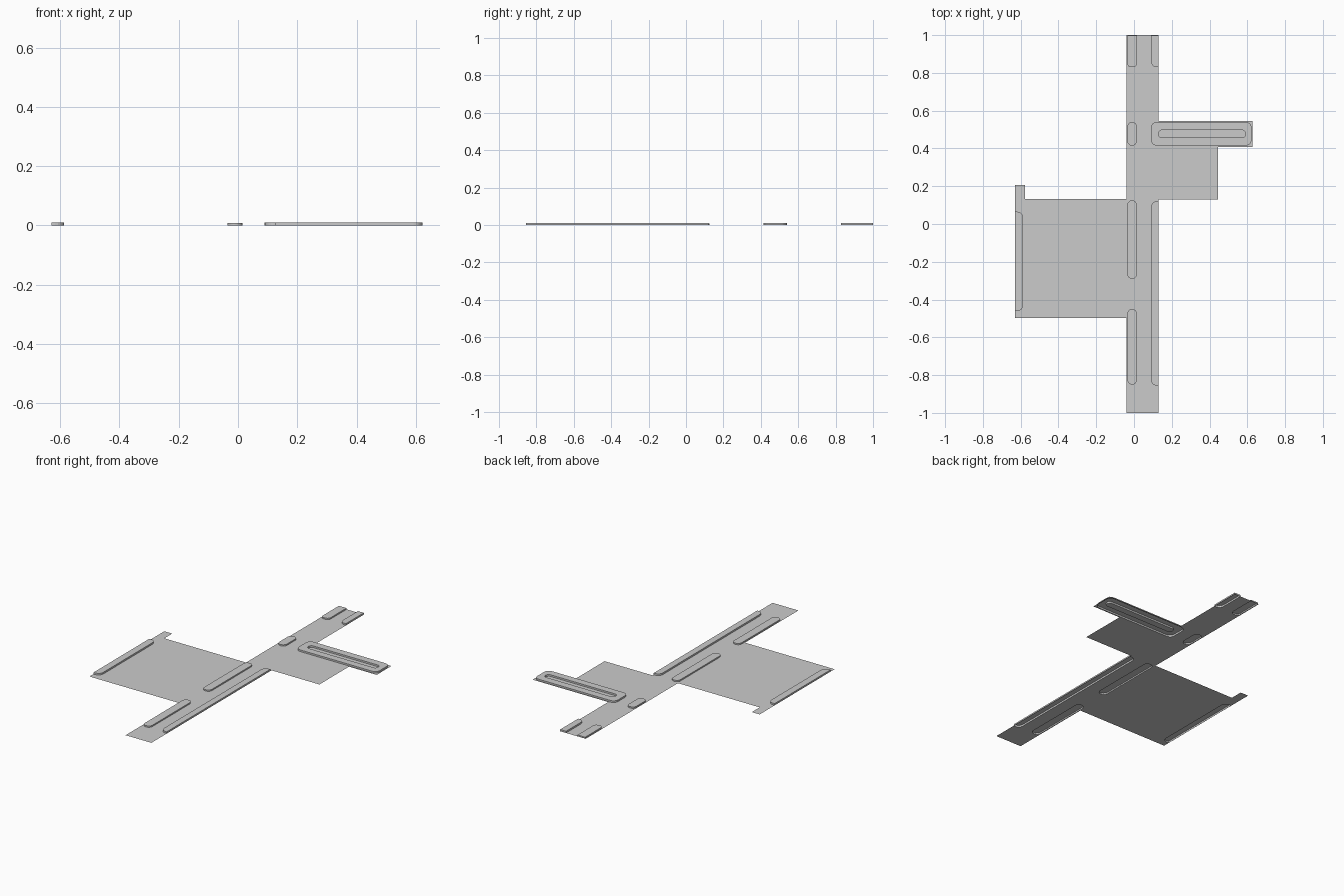
import bpy, bmesh, math
from mathutils import Vector

if "Cube" in bpy.data.objects:
    bpy.data.objects.remove(bpy.data.objects["Cube"])


def rounded(x0, x1, y0, y1, r, corners="1111", n=5):
    """Rectangle outline; corners flags = SW, SE, NE, NW rounded or square."""
    spec = [(x0, y0, 1, 1, 180), (x1, y0, -1, 1, 270),
            (x1, y1, -1, -1, 0), (x0, y1, 1, -1, 90)]
    pts = []
    for flag, (x, y, sx, sy, a0) in zip(corners, spec):
        if flag == "0":
            pts.append((x, y))
            continue
        for i in range(n + 1):
            a = math.radians(a0 + 90 * i / n)
            pts.append((x + sx * r + r * math.cos(a), y + sy * r + r * math.sin(a)))
    return pts


def fill(bm, loops, z):
    """Fill an outline and its holes at height z; return the vertex loops."""
    edges, rings = [], []
    for pts in loops:
        ring = [bm.verts.new((x, y, z)) for x, y in pts]
        edges += [bm.edges.new((ring[i - 1], ring[i])) for i in range(len(ring))]
        rings.append(ring)
    bmesh.ops.triangle_fill(bm, use_beauty=True, edges=edges, normal=Vector((0, 0, 1)))
    for f in bm.faces:
        f.normal_update()
        if f.normal.z < 0:
            f.normal_flip()
    return rings


def finish(bm, name):
    mesh = bpy.data.meshes.new(name)
    bm.to_mesh(mesh)
    bm.free()
    bpy.context.collection.objects.link(bpy.data.objects.new(name, mesh))


def platform(name, outline, h, holes=()):
    """Hollow raised slab: flat top plus side walls down to the ground."""
    bm = bmesh.new()
    for k, ring in enumerate(fill(bm, [outline, *holes], h)):
        low = [bm.verts.new((v.co.x, v.co.y, 0)) for v in ring]
        for i in range(len(ring)):
            quad = (low[i - 1], low[i], ring[i], ring[i - 1])
            bm.faces.new(quad if k == 0 else quad[::-1])
    finish(bm, name)


# Raised pavements and islands: name, outline, height
islands = [
    ("right_pavement", rounded(0.09, 0.129, -0.855, 0.12, 0.03, "1001"), 0.01),
    ("left_pavement", rounded(-0.629, -0.587, -0.46, 0.065, 0.03, "0110"), 0.01),
    ("far_right_pavement", rounded(0.09, 0.129, 0.83, 0.999, 0.03, "1000"), 0.01),
    ("far_left_island", rounded(-0.035, 0.015, 0.83, 0.999, 0.02, "1100"), 0.008),
    ("near_island", rounded(-0.035, 0.015, -0.85, -0.45, 0.024), 0.008),
    ("middle_island", rounded(-0.035, 0.015, -0.29, 0.125, 0.024), 0.008),
    ("small_island", rounded(-0.035, 0.015, 0.415, 0.54, 0.024), 0.008),
]
for name, outline, h in islands:
    platform(name, outline, h)

# Side arm platform with a sunken slot
arm = rounded(0.09, 0.622, 0.415, 0.54, 0.03)
slot = rounded(0.13, 0.59, 0.457, 0.497, 0.018)
platform("arm_platform", arm, 0.01, [slot])
bm = bmesh.new()
fill(bm, [slot], 0)
finish(bm, "slot_floor")

# Ground sheet, open beneath the hollow platforms
ground = [(-0.04, -1), (0.13, -1), (0.13, 0.13), (0.445, 0.13), (0.445, 0.408),
          (0.628, 0.408), (0.628, 0.546), (0.13, 0.546), (0.13, 1), (-0.04, 1),
          (-0.04, 0.133), (-0.578, 0.133), (-0.578, 0.207), (-0.63, 0.207),
          (-0.63, -0.498), (-0.04, -0.498)]
bm = bmesh.new()
fill(bm, [ground, arm] + [i[1] for i in islands], 0)
finish(bm, "ground_sheet")
